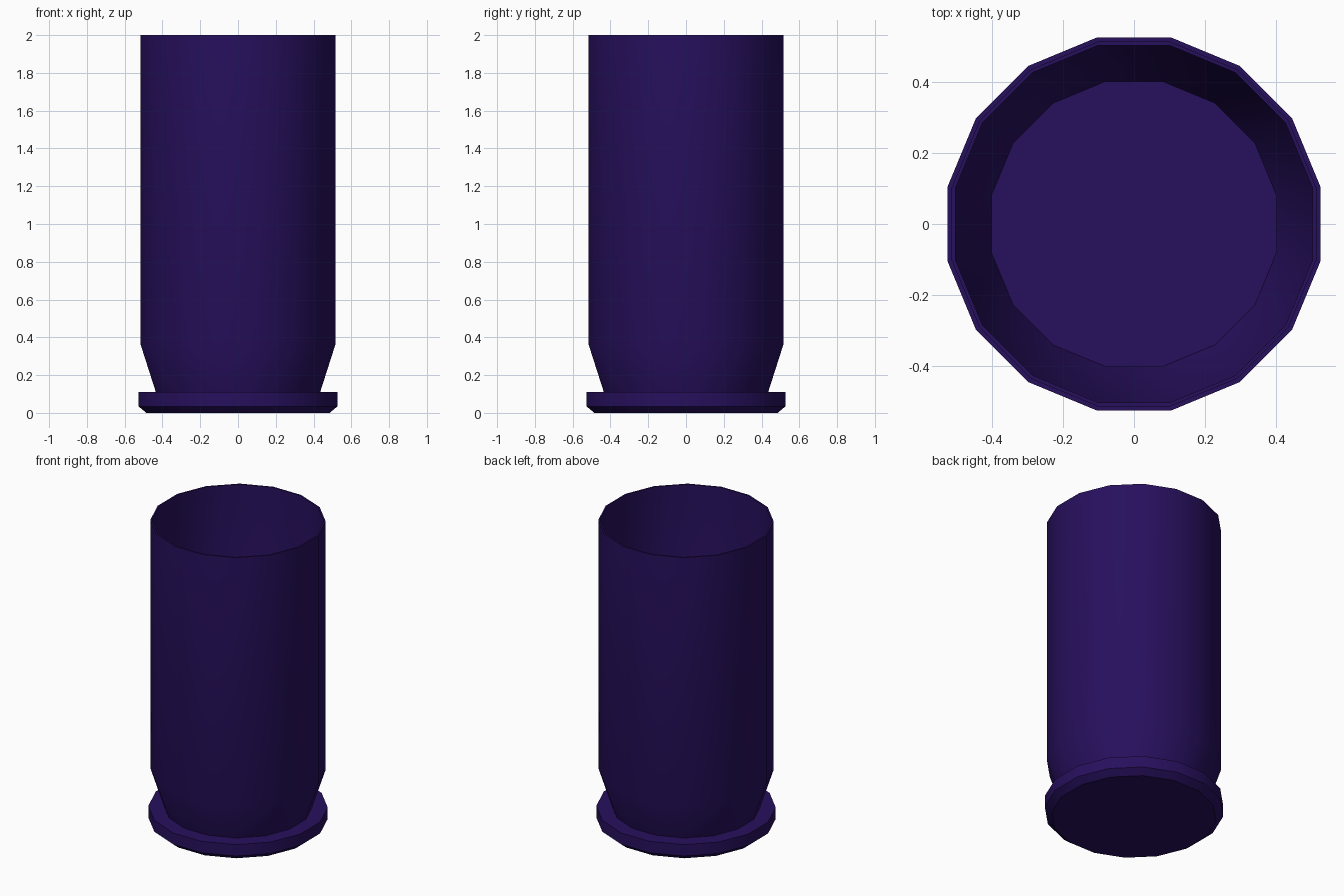
import bpy, bmesh
from math import pi, cos, sin, radians

SIDES = 16
cube = bpy.data.objects.get("Cube")
if cube:
    bpy.data.objects.remove(cube, do_unlink=True)

# Dark violet used for the whole case
violet = bpy.data.materials.new("dark violet")
violet.use_nodes = True
colour = (0.02, 0.005, 0.11, 1)
violet.diffuse_color = colour
violet.node_tree.nodes["Principled BSDF"].inputs["Base Color"].default_value = colour


def lathe(name, profile):
    """Turn (flat radius, height) points into a many-sided solid, capped at both ends."""
    bm = bmesh.new()
    rings = []
    for flat, z in profile:
        r = flat / cos(pi / SIDES)
        angles = [2 * pi * (i + 0.5) / SIDES for i in range(SIDES)]
        rings.append([bm.verts.new((r * cos(a), r * sin(a), z)) for a in angles])
    for low, high in zip(rings, rings[1:]):
        for i in range(SIDES):
            j = (i + 1) % SIDES
            bm.faces.new((low[i], low[j], high[j], high[i]))
    bm.faces.new(rings[0][::-1])
    bm.faces.new(rings[-1])
    bmesh.ops.recalc_face_normals(bm, faces=bm.faces)
    mesh = bpy.data.meshes.new(name)
    bm.to_mesh(mesh)
    bm.free()
    mesh.materials.append(violet)
    obj = bpy.data.objects.new(name, mesh)
    bpy.context.collection.objects.link(obj)
    bpy.ops.object.select_all(action='DESELECT')
    obj.select_set(True)
    bpy.context.view_layer.objects.active = obj
    bpy.ops.object.shade_smooth_by_angle(angle=radians(30))
    return obj


# Base rim, groove, tapered foot, thin open wall and inner floor in one profile
lathe("hollow_case", [
    (0.485, 0), (0.527, 0.035), (0.527, 0.11),   # chamfered rim
    (0.435, 0.11), (0.515, 0.36), (0.515, 2),    # taper and outer wall
    (0.505, 2), (0.505, 0.36), (0.403, 0.05),    # lip, inner wall and floor
])
